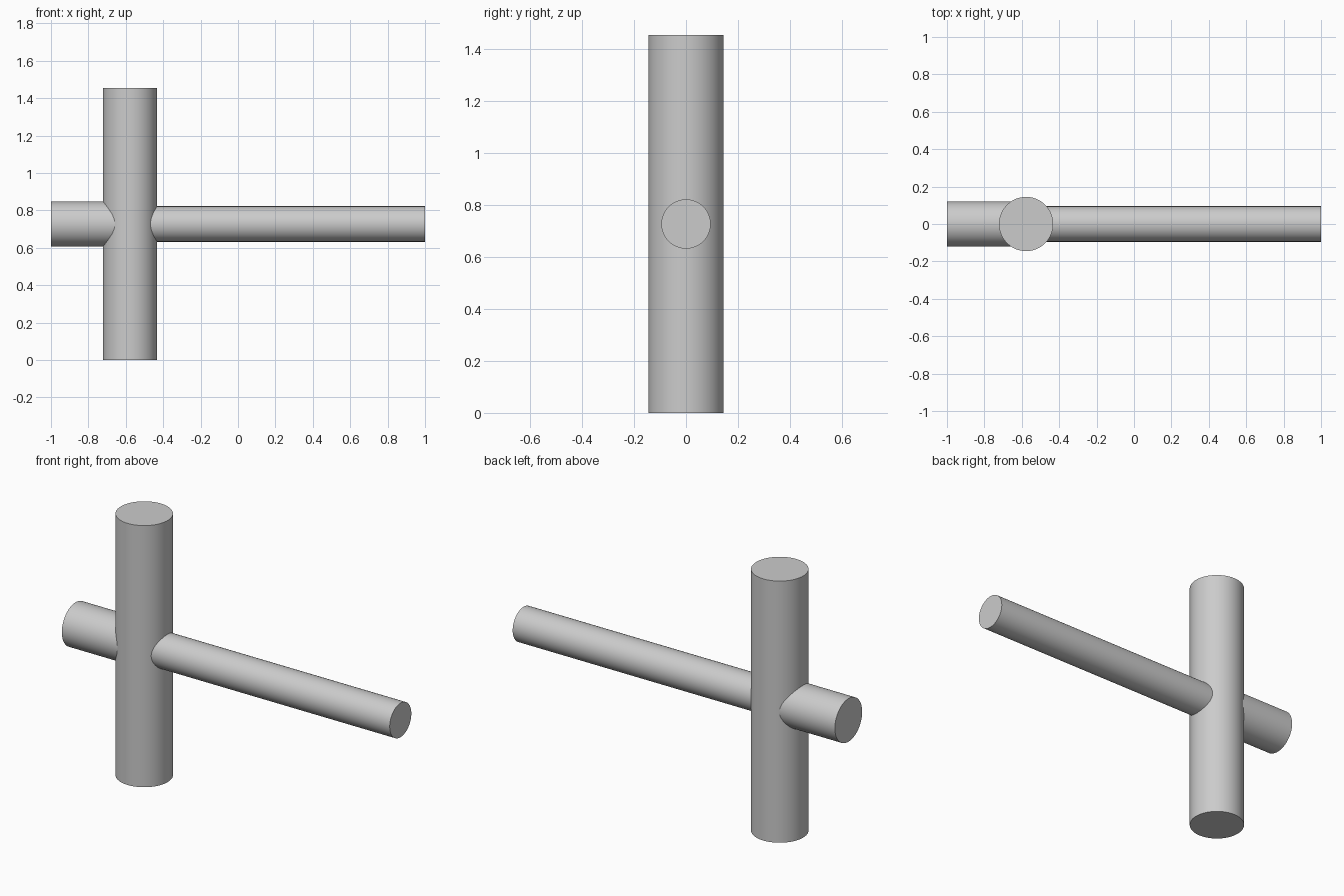
import bpy
import math

cube = bpy.data.objects.get("Cube")
if cube:
    bpy.data.objects.remove(cube, do_unlink=True)

grey = bpy.data.materials.new("plain grey")
grey.use_nodes = True
colour = (0.6, 0.6, 0.6, 1)
grey.diffuse_color = colour
grey.node_tree.nodes["Principled BSDF"].inputs["Base Color"].default_value = colour

HEAD_X = -0.577
HEAD_HEIGHT = 1.455
AXIS_Z = HEAD_HEIGHT / 2


def rod(name, radius, length, centre, along_x=False):
    """Smooth capped cylinder, upright or lying along x."""
    bpy.ops.mesh.primitive_cylinder_add(
        vertices=64, radius=radius, depth=length, location=centre,
        rotation=(0, math.pi / 2 if along_x else 0, 0))
    obj = bpy.context.object
    obj.name = name
    obj.data.materials.append(grey)
    bpy.ops.object.shade_smooth_by_angle(angle=math.radians(30))
    return obj


def rod_between(name, radius, x0, x1):
    return rod(name, radius, x1 - x0, ((x0 + x1) / 2, 0, AXIS_Z), along_x=True)


# Upright head
rod("head", 0.145, HEAD_HEIGHT, (HEAD_X, 0, AXIS_Z))
# Long thin handle and short thick stub, both meeting inside the head
rod_between("handle", 0.095, HEAD_X, 1.0)
rod_between("stub", 0.12, -1.0, HEAD_X)
